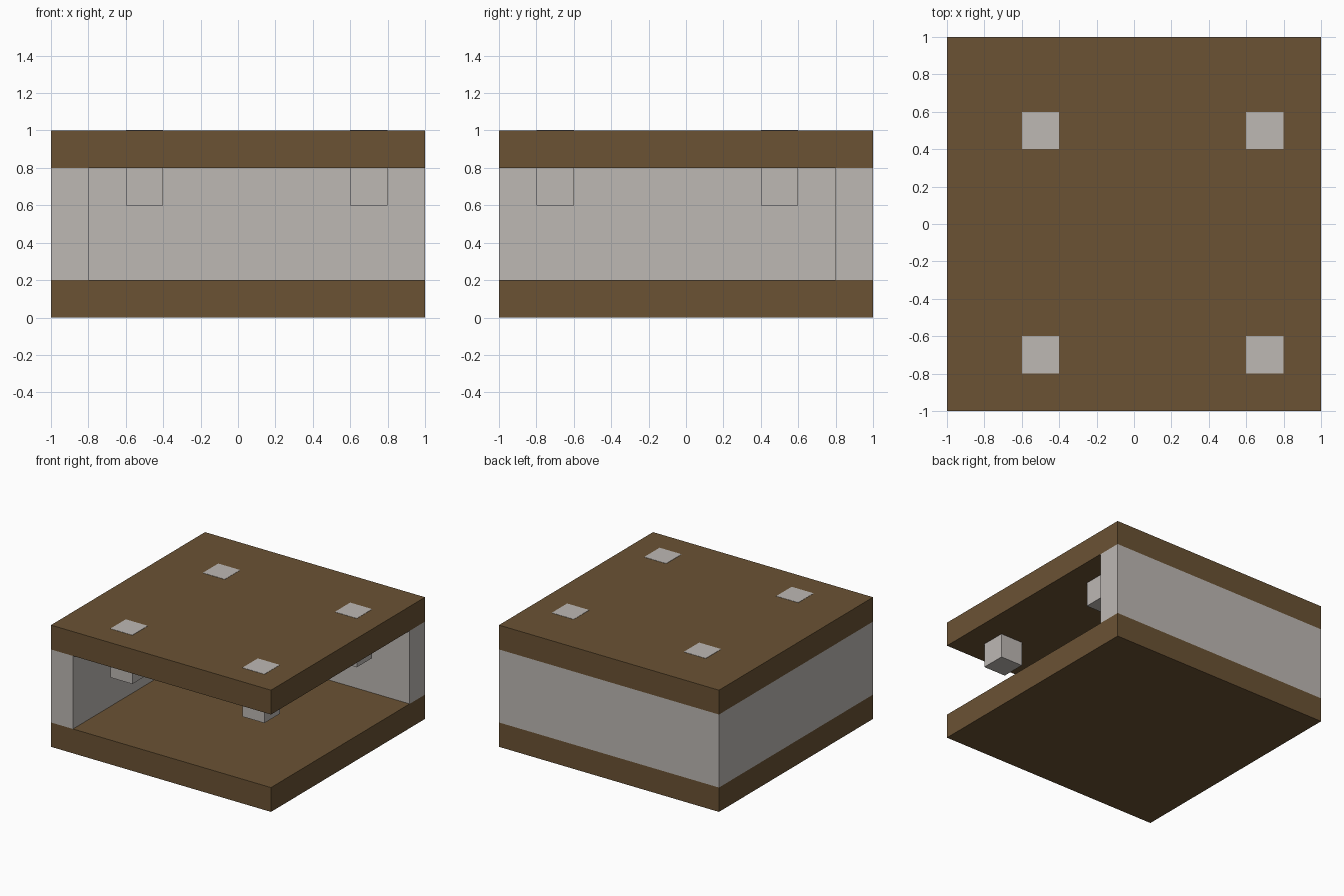
import bpy

old = bpy.data.objects.get("Cube")
if old:
    bpy.data.objects.remove(old, do_unlink=True)


def make_material(name, color):
    mat = bpy.data.materials.new(name)
    mat.use_nodes = True
    mat.diffuse_color = color
    mat.node_tree.nodes["Principled BSDF"].inputs["Base Color"].default_value = color
    return mat


wood = make_material("brown wood", (0.145, 0.085, 0.034, 1))
stone = make_material("pale stone", (0.51, 0.48, 0.455, 1))


def box(name, low, high, mat):
    """Axis-aligned box between two opposite corners."""
    centre = [(a + b) / 2 for a, b in zip(low, high)]
    bpy.ops.mesh.primitive_cube_add(size=1, location=centre)
    obj = bpy.context.object
    obj.name = name
    obj.scale = [b - a for a, b in zip(low, high)]
    bpy.ops.object.transform_apply(location=False, rotation=False, scale=True)
    obj.data.materials.append(mat)
    return obj


# Floor and roof slabs
box("floor", (-1, -1, 0), (1, 1, 0.2), wood)
box("roof", (-1, -1, 0.8), (1, 1, 1), wood)

# Walls on the right and back; the front and left stay open
box("right_wall", (-1, -1, 0.2), (-0.8, 1, 0.8), stone)
box("back_wall", (-0.8, 0.8, 0.2), (1, 1, 0.8), stone)

# Square lamps passing through the roof and hanging below it
for side, x in (("right", -0.5), ("left", 0.7)):
    for end, y in (("front", -0.7), ("back", 0.5)):
        box(f"{end}_{side}_lamp", (x - 0.1, y - 0.1, 0.6),
            (x + 0.1, y + 0.1, 1.002), stone)
